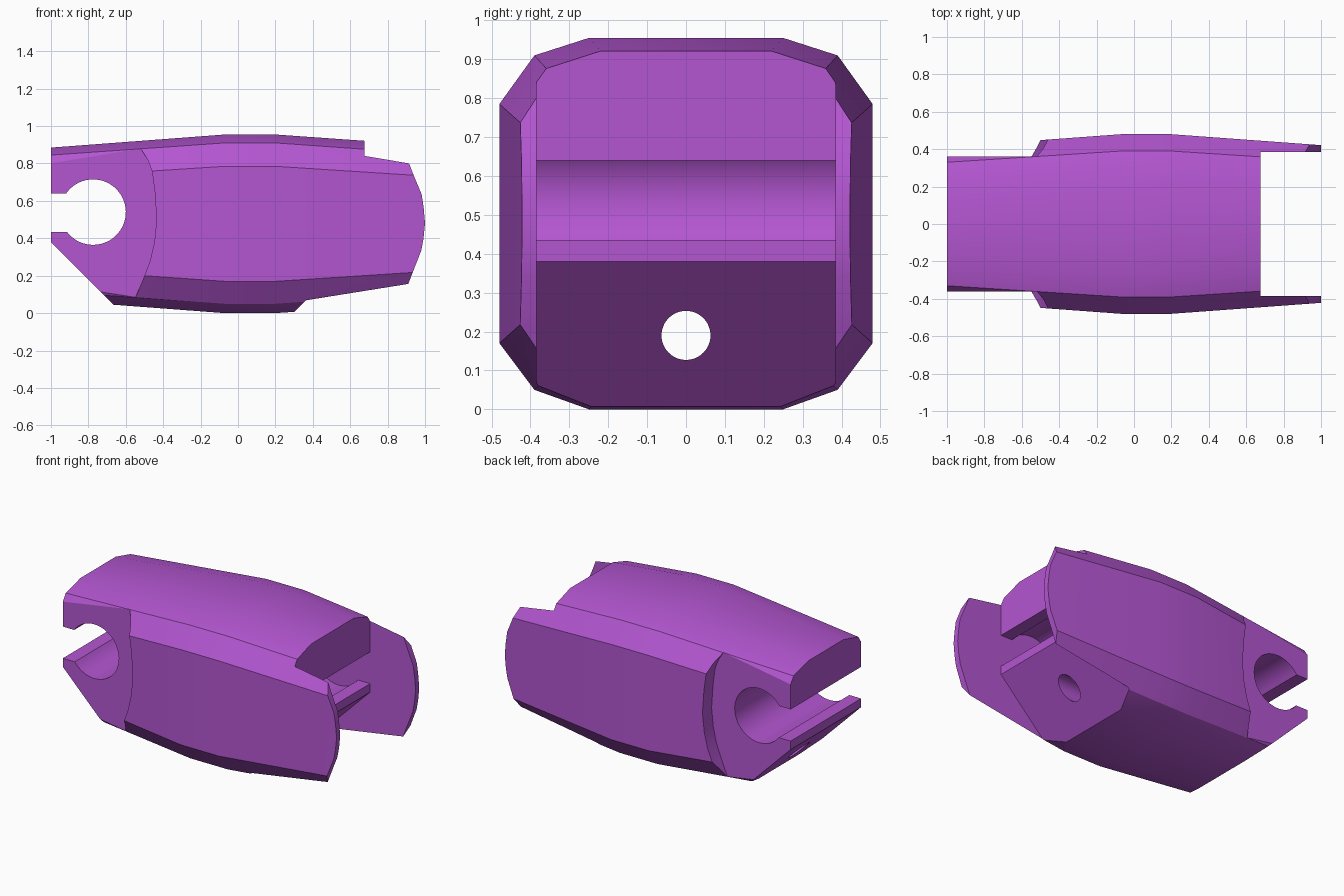
import bpy, bmesh, math

if "Cube" in bpy.data.objects:
    bpy.data.objects.remove(bpy.data.objects["Cube"])

purple = bpy.data.materials.new("purple")
purple.diffuse_color = (0.455, 0.093, 0.64, 1)
purple.use_nodes = True
purple.node_tree.nodes["Principled BSDF"].inputs["Base Color"].default_value = purple.diffuse_color


def make_object(name, rings):
    """Skin a row of equal-length closed rings into a capped solid."""
    bm = bmesh.new()
    rows = [[bm.verts.new(p) for p in ring] for ring in rings]
    n = len(rows[0])
    for a, b in zip(rows, rows[1:]):
        for i in range(n):
            j = (i + 1) % n
            bm.faces.new((a[i], a[j], b[j], b[i]))
    bm.faces.new(rows[0])
    bm.faces.new(rows[-1])
    bmesh.ops.recalc_face_normals(bm, faces=bm.faces)
    mesh = bpy.data.meshes.new(name)
    bm.to_mesh(mesh)
    bm.free()
    mesh.materials.append(purple)
    ob = bpy.data.objects.new(name, mesh)
    bpy.context.collection.objects.link(ob)
    return ob


def side_prism(name, profile, y0, y1):
    """Extrude an (x, z) profile along y."""
    return make_object(name, [[(x, y, z) for x, z in profile] for y in (y0, y1)])


def arc(cx, cz, r, a0, a1, n=48):
    return [(cx + r * math.cos(a0 + (a1 - a0) * i / n),
             cz + r * math.sin(a0 + (a1 - a0) * i / n)) for i in range(n + 1)]


def section(x, half):
    """Mirror half of an eight-sided-style section, given top to bottom."""
    return [(x, y, z) for y, z in half] + [(x, -y, z) for y, z in reversed(half)]


# Tapered, bevelled body
middle = [(.25, .955), (.39, .91), (.48, .785), (.48, .17), (.39, .05), (.25, 0)]
left = [(.18, .885), (.33, .845), (.412, .725), (.412, .235), (.33, .115), (.18, .07)]
right = [(.195, .895), (.335, .85), (.418, .73), (.418, .225), (.335, .108), (.195, .06)]
body = make_object("finger_segment", [
    section(-1, left), section(-.07, middle), section(.2, middle), section(1.05, right)])

# Clip opening: round seat of radius .175 with a narrower slot leading to it
R, CZ = .175, .54
LOW, HIGH = .435, .64
a_hi = math.asin((HIGH - CZ) / R)
a_lo = math.asin((LOW - CZ) / R)

cutters = []

# Left clip and slanted underside
clip = arc(-.775, CZ, R, math.pi - a_hi, -math.pi - a_lo + 2 * math.pi - 2 * math.pi)
cutters.append(side_prism("left_clip_cutter", [(-1.2, HIGH)] + clip + [(-1.2, LOW)], -.7, .7))
cutters.append(side_prism("left_slant_cutter", [(-1.2, .58), (-.42, -.2), (-1.2, -.2)], -.7, .7))

# Narrow tongue with rounded shoulders on both sides
shoulder = [(-.56, 1.2), (-.56, .98), (-.52, .88), (-.483, .82), (-.46, .76), (-.445, .65),
            (-.435, .5), (-.447, .38), (-.47, .28), (-.5, .2), (-.55, .08), (-.6, -.02), (-.6, -.2)]
for s in (-1, 1):
    cutters.append(side_prism("tongue_side_cutter",
                              [(-1.2, 1.2)] + shoulder + [(-1.2, -.2)], s * .36, s * .7))

# Right fork gap, with its clip and slanted underside
clip = arc(.45, CZ, R, a_hi, 2 * math.pi + a_lo)
cutters.append(side_prism("fork_cutter", [(1.3, -.2), (1.3, 1.2), (.675, 1.2), (.675, HIGH)] + clip
                          + [(.675, LOW), (.675, .38), (.095, -.2)], -.385, .385))

# Rounded ends of the fork cheeks
cheek = [(.80, 1.2), (.80, 1.0), (.915, .80), (.94, .735), (.982, .635), (.993, .56), (1.0, .48),
         (.992, .40), (.98, .335), (.935, .22), (.91, .155), (.80, -.03), (.80, -.2)]
cutters.append(side_prism("cheek_end_cutter", cheek + [(1.3, -.2), (1.3, 1.2)], -.7, .7))

# Lengthwise cord hole
cutters.append(make_object("cord_hole_cutter", [
    [(x, y, z) for y, z in arc(0, .19, .063, 0, 2 * math.pi)[:-1]] for x in (-1.2, 1.2)]))

# Cut the body, then discard the cutters
bpy.context.view_layer.objects.active = body
for c in cutters:
    c.hide_render = True
    mod = body.modifiers.new("cut", 'BOOLEAN')
    mod.operation = 'DIFFERENCE'
    mod.solver = 'EXACT'
    mod.object = c
    bpy.ops.object.modifier_apply(modifier=mod.name)
for c in cutters:
    bpy.data.objects.remove(c)

bpy.ops.object.select_all(action='DESELECT')
body.select_set(True)
bpy.ops.object.shade_smooth_by_angle(angle=math.radians(25))
